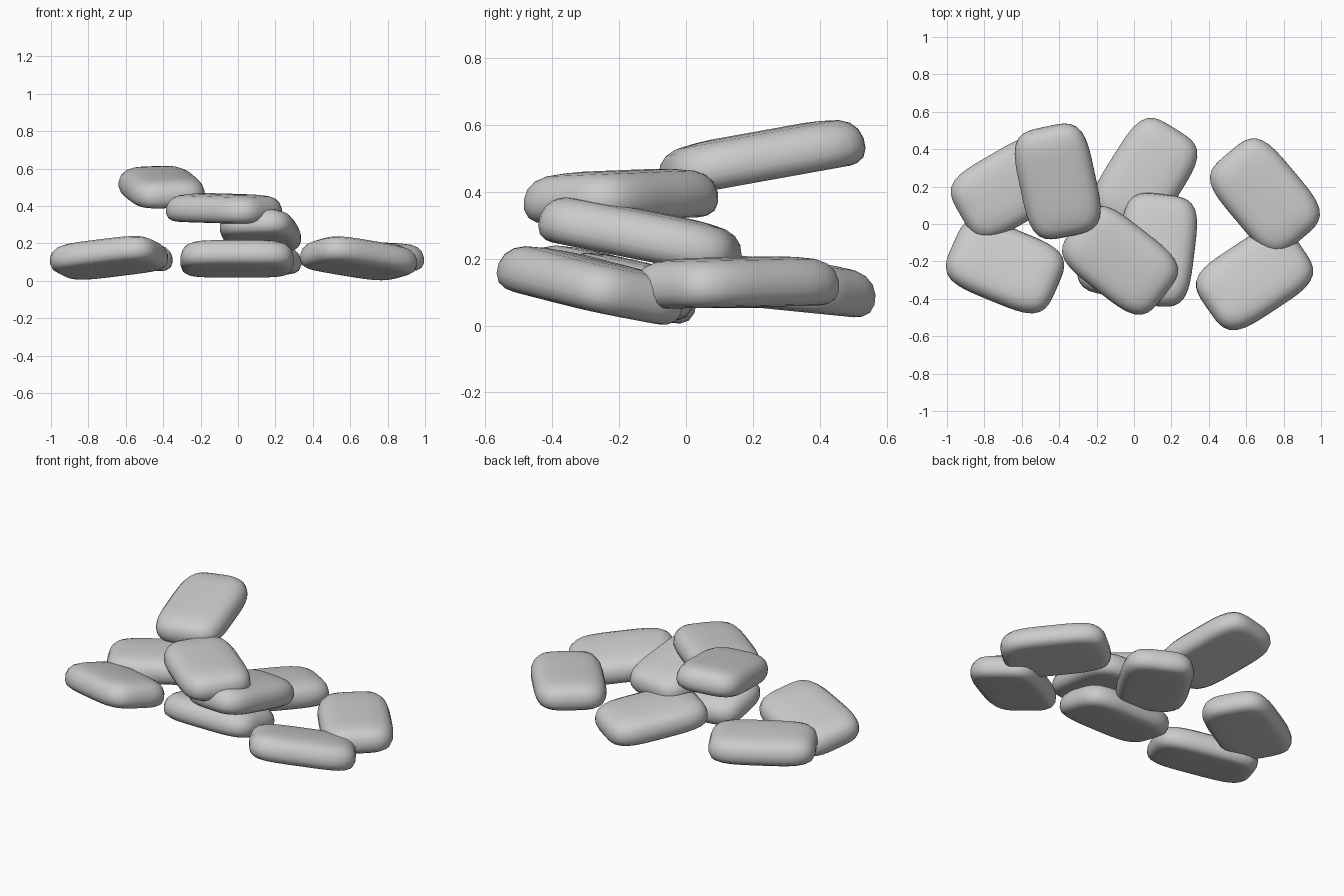
import bpy, bmesh
from math import cos, sin, pi, radians
from mathutils import Vector, Matrix

if "Cube" in bpy.data.objects:
    bpy.data.objects.remove(bpy.data.objects["Cube"])

# Stone section: (inset from outline, height), flat underside and domed top
PROFILE = [(.12, -.073), (.05, -.073), (.03, -.069), (.01, -.055), (0, -.03), (0, 0),
           (.01, .03), (.03, .053), (.06, .067), (.11, .074), (.16, .077)]
HALF_L, HALF_W, N = .302, .203, 48


def outline(a, b):
    """Rounded rectangle as a superellipse."""
    pts = []
    for i in range(N):
        t = 2 * pi * (i + .5) / N
        c, s = cos(t), sin(t)
        r = (abs(c) ** 4 + abs(s) ** 4) ** -.25
        pts.append((a * c * r, b * s * r))
    return pts


def stone(name, centre, yaw, slope_x, slope_y):
    bm = bmesh.new()
    rings = [[bm.verts.new((x, y, z)) for x, y in outline(HALF_L - d, HALF_W - d)]
             for d, z in PROFILE]
    for lo, hi in zip(rings, rings[1:]):
        for i in range(N):
            j = (i + 1) % N
            bm.faces.new((lo[i], lo[j], hi[j], hi[i]))
    bm.faces.new(rings[0][::-1])
    bm.faces.new(rings[-1])
    for f in bm.faces:
        f.smooth = True
    # lean the stone so its top follows the given slopes
    up = Vector((-slope_x, -slope_y, 1)).normalized()
    tilt = Vector((0, 0, 1)).rotation_difference(up).to_matrix().to_4x4()
    mesh = bpy.data.meshes.new(name)
    bm.to_mesh(mesh)
    bm.free()
    ob = bpy.data.objects.new(name, mesh)
    ob.matrix_world = Matrix.Translation(centre) @ tilt @ Matrix.Rotation(radians(yaw), 4, 'Z')
    bpy.context.collection.objects.link(ob)


# Ground layer
stone("left_back_stone", (-.665, .195, .125), 30, 0, 0)
stone("left_front_stone", (-.69, -.22, .128), -23, .03, -.23)
stone("middle_back_stone", (.06, .255, .123), 58, 0, -.1)
stone("middle_front_stone", (-.005, -.175, .122), 0, 0, -.22)
stone("right_back_stone", (.70, .15, .128), -50, 0, .02)
stone("right_front_stone", (.645, -.285, .125), 34, -.03, -.21)
# Stacked stones
stone("second_layer_stone", (.12, -.135, .27), 83, 0, -.2)
stone("third_layer_stone", (-.075, -.195, .388), -38, 0, .04)
stone("top_stone", (-.408, .225, .505), 102, 0, .18)
